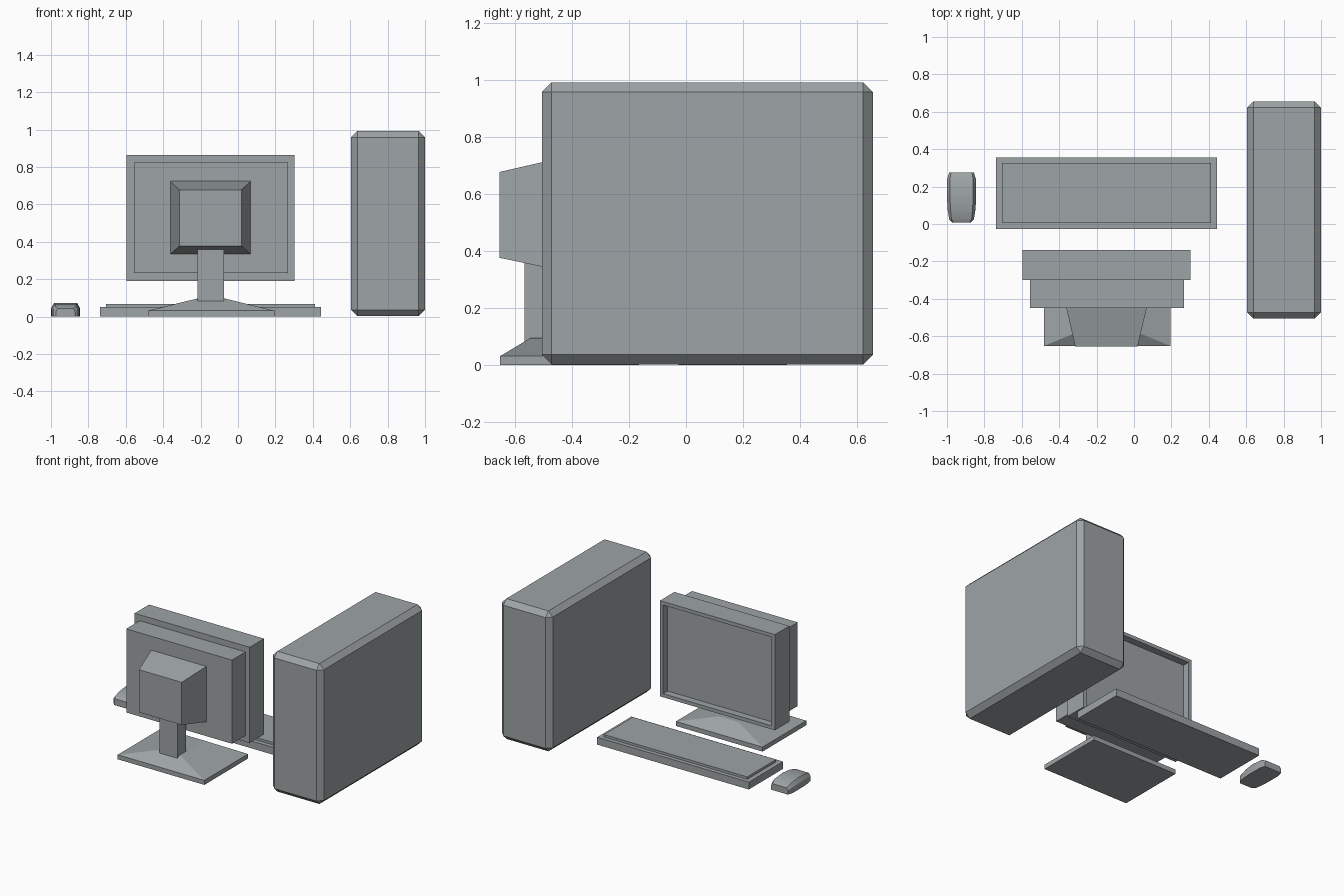
import bpy, bmesh

if "Cube" in bpy.data.objects:
    bpy.data.objects.remove(bpy.data.objects["Cube"])

grey = bpy.data.materials.new("cool grey")
grey.diffuse_color = (0.34, 0.37, 0.38, 1)
grey.use_nodes = True
grey.node_tree.nodes["Principled BSDF"].inputs["Base Color"].default_value = grey.diffuse_color


def finish(name, bm):
    bmesh.ops.recalc_face_normals(bm, faces=bm.faces)
    me = bpy.data.meshes.new(name)
    bm.to_mesh(me)
    bm.free()
    me.materials.append(grey)
    ob = bpy.data.objects.new(name, me)
    bpy.context.collection.objects.link(ob)
    return ob


def loft(name, rings):
    """Skin a list of equal-length point rings and cap both ends."""
    bm = bmesh.new()
    vs = [[bm.verts.new(p) for p in r] for r in rings]
    n = len(vs[0])
    for a, b in zip(vs, vs[1:]):
        for i in range(n):
            j = (i + 1) % n
            bm.faces.new((a[i], a[j], b[j], b[i]))
    bm.faces.new(vs[0])
    bm.faces.new(vs[-1])
    return finish(name, bm)


def rect_z(x0, x1, y0, y1, z):
    return [(x0, y0, z), (x1, y0, z), (x1, y1, z), (x0, y1, z)]


def rect_y(x0, x1, z0, z1, y):
    return [(x0, y, z0), (x1, y, z0), (x1, y, z1), (x0, y, z1)]


def box(name, x0, x1, y0, y1, z0, z1):
    return loft(name, [rect_z(x0, x1, y0, y1, z0), rect_z(x0, x1, y0, y1, z1)])


# Tower case with chamfered edges
tower = box("tower_case", 0.604, 1.0, -0.506, 0.656, 0.003, 0.993)
bev = tower.modifiers.new("chamfer", 'BEVEL')
bev.width = 0.034
bev.segments = 1

# Monitor: bezel with recessed screen facing +y
b = 0.025
x0, x1, z0, z1 = -0.596, 0.301, 0.19, 0.865
inner = (x0 + b, x1 - b, z0 + b, z1 - b)
loft("monitor_bezel", [
    rect_y(x0, x1, z0, z1, -0.30),
    rect_y(x0, x1, z0, z1, -0.14),
    rect_y(*inner, -0.14),
    rect_y(*inner, -0.19)])

# Monitor rear housing and tapered bulge
box("monitor_housing", -0.557, 0.268, -0.45, -0.30, 0.233, 0.823)
loft("monitor_bulge", [
    rect_y(-0.362, 0.068, 0.334, 0.725, -0.45),
    rect_y(-0.314, 0.019, 0.377, 0.678, -0.655)])

# Stand
box("stand_neck", -0.216, -0.076, -0.567, -0.47, 0.05, 0.42)
loft("stand_base", [
    rect_z(-0.482, 0.194, -0.652, -0.165, 0.0),
    rect_z(-0.482, 0.194, -0.652, -0.165, 0.032),
    rect_z(-0.222, -0.066, -0.545, -0.272, 0.096)])

# Keyboard body and raised key plate
box("keyboard_body", -0.739, 0.445, -0.026, 0.355, 0.0, 0.052)
box("keyboard_key_plate", -0.706, 0.412, 0.005, 0.326, 0.045, 0.069)

# Mouse: cross-sections along y (y, half width, top half width, shoulder z, top z)
sections = [(0.008, 0.050, 0.042, 0.03, 0.045),
            (0.025, 0.066, 0.054, 0.036, 0.055),
            (0.08, 0.075, 0.059, 0.042, 0.067),
            (0.15, 0.078, 0.062, 0.044, 0.073),
            (0.24, 0.077, 0.062, 0.040, 0.064),
            (0.275, 0.066, 0.056, 0.030, 0.045)]
cx = -0.922
mouse = loft("mouse", [
    [(cx - w, y, 0), (cx + w, y, 0), (cx + w, y, s),
     (cx + t, y, h), (cx - t, y, h), (cx - w, y, s)]
    for y, w, t, s, h in sections])
bpy.context.view_layer.objects.active = mouse
mouse.select_set(True)
bpy.ops.object.shade_smooth_by_angle(angle=0.5)
